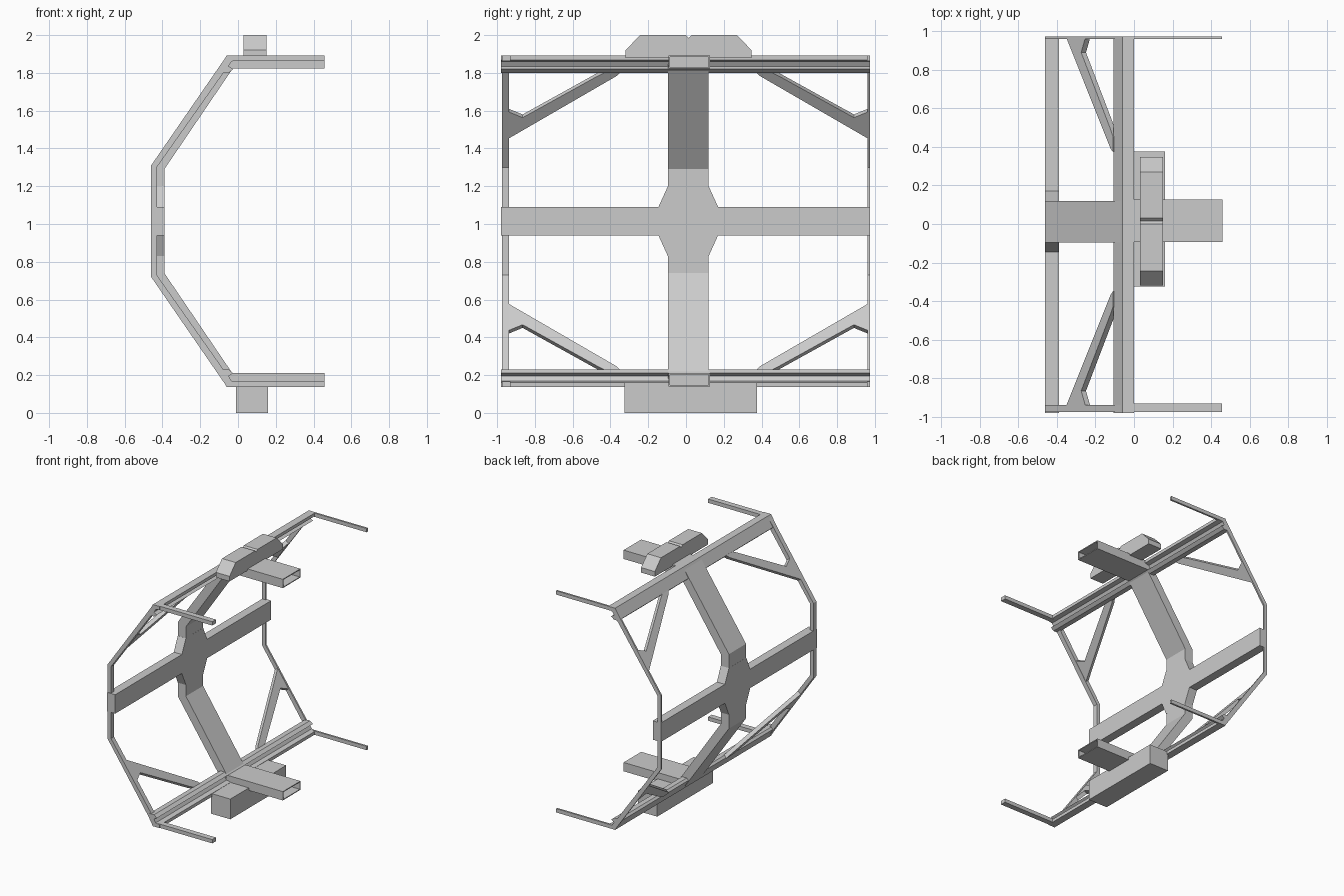
import bpy, bmesh
from mathutils import Vector

if "Cube" in bpy.data.objects:
    bpy.data.objects.remove(bpy.data.objects["Cube"])

MID_Z = 1.015   # the frame is mirrored above and below this height
MID_Y = 0.012   # sideways centre of the spine and braces


def flip(p):
    return (p[0], p[1], 2 * MID_Z - p[2])


def finish(name, bm):
    bmesh.ops.recalc_face_normals(bm, faces=bm.faces)
    me = bpy.data.meshes.new(name)
    bm.to_mesh(me)
    bm.free()
    ob = bpy.data.objects.new(name, me)
    bpy.context.collection.objects.link(ob)
    return ob


def prism(name, pts, vec):
    """Flat outline swept along a vector."""
    bm = bmesh.new()
    face = bm.faces.new([bm.verts.new(p) for p in pts])
    res = bmesh.ops.extrude_face_region(bm, geom=[face], use_keep_orig=True)
    verts = [g for g in res["geom"] if isinstance(g, bmesh.types.BMVert)]
    bmesh.ops.translate(bm, verts=verts, vec=vec)
    return finish(name, bm)


def sweep_y(name, profile, y0, y1):
    return prism(name, [(x, y0, z) for x, z in profile], (0, y1 - y0, 0))


def pair(name, pts, vec):
    """Upper part plus its lower mirror image."""
    prism("upper_" + name, pts, vec)
    prism("lower_" + name, [flip(p) for p in pts], (vec[0], vec[1], -vec[2]))


def rect(x0, x1, z0, z1):
    return [(x0, z0), (x1, z0), (x1, z1), (x0, z1)]


# bent side profile for the spine and the end ribs
def bent(inner):
    top = [(-0.46, 1.31), (-0.06, 1.89)]
    return [(x, 2 * MID_Z - z) for x, z in reversed(top)] + top + \
        inner + [(x, 2 * MID_Z - z) for x, z in reversed(inner)]


sweep_y("spine", bent([(-0.03, 1.82), (-0.39, 1.29)]), -0.095, 0.12)
rib = bent([(-0.028, 1.87), (-0.43, 1.30)])
sweep_y("front_rib", rib, -0.975, -0.937)
sweep_y("back_rib", rib, 0.96, 0.973)

# cross beam with the flared hub at the crossing
sweep_y("cross_beam", rect(-0.46, -0.39, 0.94, 1.09), -0.98, 0.973)
hub = [(-0.108, 0.83), (0.108, 0.83), (0.158, 0.94), (0.158, 1.09),
       (0.108, 1.20), (-0.108, 1.20), (-0.158, 1.09), (-0.158, 0.94)]
prism("hub", [(-0.4605, MID_Y + y, z) for y, z in hub], (0.071, 0, 0))

# long grooved rails, top and bottom
rail = [(-0.105, 1.815), (-0.06, 1.893), (0, 1.893), (0, 1.868), (-0.035, 1.86),
        (-0.05, 1.835), (-0.025, 1.82), (-0.05, 1.80), (-0.09, 1.80)]
pair("rail", [(x, -0.98, z) for x, z in rail], (0, 1.953, 0))

# corner braces lying in the sloped planes
brace = [(0.95, 1.47), (0.38, 1.80), (0.36, 1.82), (0.44, 1.82),
         (0.48, 1.80), (0.877, 1.58), (0.95, 1.61)]
for side, label in ((-1, "front_brace"), (1, "back_brace")):
    pts = [(-0.46 + (z - 1.31) * 0.40 / 0.58, MID_Y + side * y, z) for y, z in brace]
    pair(label, pts, (0.025, 0, -0.017))

# thin corner arms
for label, y0, y1 in (("front_arm", -0.975, -0.93), ("back_arm", 0.958, 0.973)):
    pair(label, [(-0.03, y0, 1.863), (-0.03, y1, 1.863),
                 (-0.03, y1, 1.893), (-0.03, y0, 1.893)], (0.487, 0, 0))


# central arms: boxes hollowed from the free end
def hollow_arm(name, z0, z1):
    bm = bmesh.new()
    bmesh.ops.create_cube(bm, size=1)
    for v in bm.verts:
        v.co = Vector((0.205 + v.co.x * 0.505, 0.0175 + v.co.y * 0.22,
                       (z0 + z1) / 2 + v.co.z * (z1 - z0)))
    bm.faces.ensure_lookup_table()
    end = max(bm.faces, key=lambda f: f.calc_center_median().x)
    bmesh.ops.inset_individual(bm, faces=[end], thickness=0.01)
    res = bmesh.ops.extrude_discrete_faces(bm, faces=[end])
    bmesh.ops.translate(bm, verts=res["faces"][0].verts, vec=(-0.28, 0, 0))
    finish(name, bm)


hollow_arm("upper_center_arm", 1.822, 1.892)
hollow_arm("lower_center_arm", 0.14, 0.21)

# top pod with chamfered ends and a small notch
pod = [(-0.32, 1.88), (0.347, 1.88), (0.347, 1.92), (0.27, 2.0), (0.03, 2.0),
       (0.015, 1.985), (0.0, 2.0), (-0.243, 2.0), (-0.32, 1.92)]
prism("top_pod", [(0.03, y, z) for y, z in pod], (0.12, 0, 0))

# bottom block
sweep_y("bottom_block", rect(-0.01, 0.16, 0, 0.16), -0.325, 0.375)
